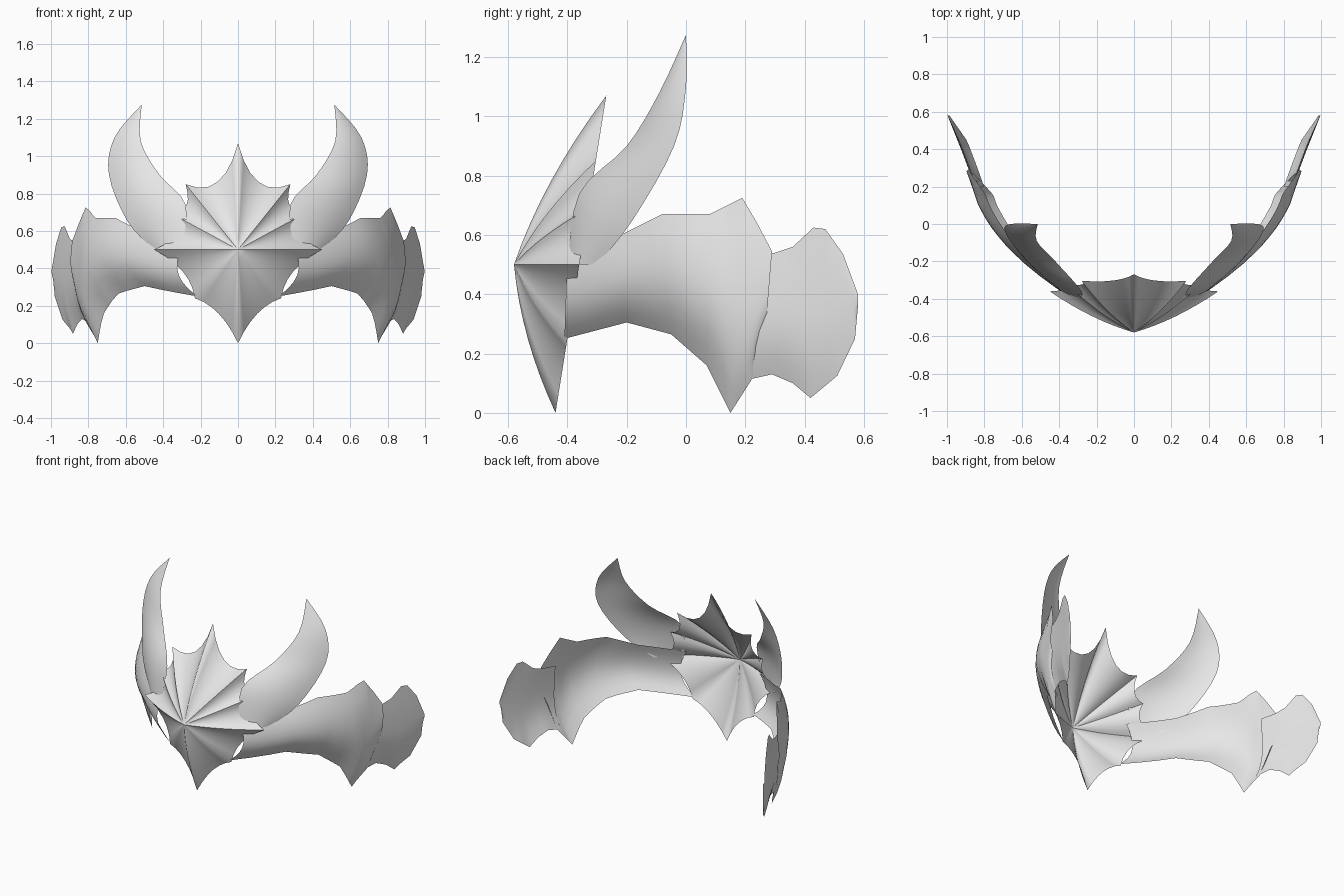
import bpy, bmesh
from mathutils import Vector

cube = bpy.data.objects.get("Cube")
if cube:
    bpy.data.objects.remove(cube)

metal = bpy.data.materials.new("pale_grey_metal")
metal.use_nodes = True
grey = (0.8, 0.8, 0.8, 1)
metal.diffuse_color = grey
metal.node_tree.nodes["Principled BSDF"].inputs["Base Color"].default_value = grey

STEPS = 8


def sheet(name, rows):
    """Mirrored open surface through equally long rows of points."""
    bm = bmesh.new()
    grid = [[bm.verts.new(p) for p in row] for row in rows]
    for row, following in zip(grid, grid[1:]):
        for j in range(len(row) - 1):
            bm.faces.new((row[j], row[j + 1], following[j + 1], following[j]))
    bmesh.ops.remove_doubles(bm, verts=bm.verts, dist=0.0005)
    mesh = bpy.data.meshes.new(name)
    bm.to_mesh(mesh)
    bm.free()
    mesh.materials.append(metal)
    obj = bpy.data.objects.new(name, mesh)
    bpy.context.collection.objects.link(obj)
    mirror = obj.modifiers.new("mirror", 'MIRROR')
    mirror.merge_threshold = 0.001
    bpy.ops.object.select_all(action='DESELECT')
    obj.select_set(True)
    bpy.context.view_layer.objects.active = obj
    bpy.ops.object.shade_smooth_by_angle(angle=0.9)


def bowed_row(start, end, push):
    """Points from start to end, bowed along push at the middle."""
    row = []
    for j in range(STEPS + 1):
        t = j / STEPS
        row.append(start.lerp(end, t) + push * (4 * t * (1 - t)))
    return row


def flowing(points, steps=4):
    """Smooth path through every given point."""
    points = [Vector(p) for p in points]
    padded = [points[0]] + points + [points[-1]]
    path = []
    for a, b, c, d in zip(padded, padded[1:], padded[2:], padded[3:]):
        leave, arrive = (c - a) / 2, (d - b) / 2
        for k in range(steps):
            t = k / steps
            ease = t * t * (3 - 2 * t)
            path.append(b.lerp(c, ease) + leave * (t * (1 - t) ** 2)
                        - arrive * (t * t * (1 - t)))
    return path + [points[-1]]


def half_width(y):
    """Half width of the head-shaped plan, softened between its stations."""
    stations, spacing = (0, 0.5, 0.8, 0.9, 1.02), 0.3
    total = 0
    for shift in (-0.1, 0, 0.1):
        place = (y + shift) / spacing + 2
        i = max(0, min(3, int(place)))
        total += stations[i] + (stations[i + 1] - stations[i]) * (place - i)
    return total / 3


def wrapped_sheet(name, top, bottom, tuck_top, tuck_bottom, inset):
    """Side-view edges wrapped on the plan, with both edges tucked inward."""
    rear = top[-1][0]
    tops = [Vector(p) for p in top]
    bottoms = [Vector(p) for p in bottom]
    rungs = []
    for i in range(len(tops) - 1):
        for k in range(3):
            rungs.append((tops[i].lerp(tops[i + 1], k / 3),
                          bottoms[i].lerp(bottoms[i + 1], k / 3)))
    rungs.append((tops[-1], bottoms[-1]))
    rows = []
    for upper, lower in rungs:
        row = []
        for j in range(STEPS + 1):
            t = j / STEPS
            y, z = upper.lerp(lower, t)
            tuck = tuck_top if t < 0.5 else tuck_bottom
            fade = min(1, 6 * max(0, rear - y) + 0.2)
            x = half_width(y) - inset - tuck * fade * (2 * t - 1) ** 2
            row.append((x, y, z))
        rows.append(row)
    sheet(name, rows)


# Spiked front plate: each spike has x, z and the pull of the arc leaving it
spikes = [(0, 1.07, 0.43), (0.28, 0.85, 0.25), (0.35, 0.69, 0.3),
          (0.45, 0.5, 0.25), (0.23, 0.24, 0.2), (0, 0, 0)]
boss = Vector((0, 0.5))
outline = []
for (x, z, pull), (next_x, next_z, unused_pull) in zip(spikes, spikes[1:]):
    a, b = Vector((x, z)), Vector((next_x, next_z))
    control = ((a + b) / 2).lerp(boss, pull)
    for k in range(6):
        t = k / 6
        outline.append(a.lerp(control, t).lerp(control.lerp(b, t), t))
outline.append(Vector((0, 0)))
peak = Vector((0, -0.58, boss.y))
plate_rows = []
for x, z in outline:
    rim = Vector((x, 0.16 * z - 0.44, z))
    push = Vector((0, -0.045, 0)) * (rim - peak).length
    plate_rows.append(bowed_row(rim, peak, push))
sheet("front_plate", plate_rows)

# Upswept horns between an inner and an outer edge
tip = (0.515, 0, 1.275)
inner = flowing([(0.3, -0.4, 0.5), (0.28, -0.36, 0.74), (0.42, -0.2, 0.9),
                 (0.52, -0.09, 1.08), tip])
outer = flowing([(0.45, -0.3, 0.5), (0.59, -0.18, 0.65), (0.69, -0.04, 0.9),
                 (0.66, 0, 1.1), tip])
horn_rows = []
for a, b in zip(inner, outer):
    away = Vector((a.x + b.x, a.y + b.y - 1.2, 0)).normalized()
    horn_rows.append(bowed_row(a, b, away * (0.08 * (a - b).length)))
sheet("horn", horn_rows)

# Side bands, ending in a spike above and below
wrapped_sheet(
    "side_band",
    [(-0.4, 0.55), (-0.22, 0.6), (-0.08, 0.67), (0.08, 0.67),
     (0.19, 0.725), (0.24, 0.64), (0.29, 0.545)],
    [(-0.41, 0.25), (-0.2, 0.305), (-0.05, 0.265), (0.07, 0.16),
     (0.15, 0), (0.22, 0.11), (0.27, 0.3)],
    0.06, 0.1, 0)

# Rear end plates tucked behind the bands
wrapped_sheet(
    "rear_plate",
    [(0.2, 0.53), (0.3, 0.54), (0.36, 0.56), (0.43, 0.625),
     (0.47, 0.62), (0.53, 0.535), (0.58, 0.4)],
    [(0.2, 0.11), (0.29, 0.13), (0.36, 0.1), (0.42, 0.05),
     (0.51, 0.125), (0.57, 0.25), (0.58, 0.36)],
    0.01, 0.05, 0.015)
